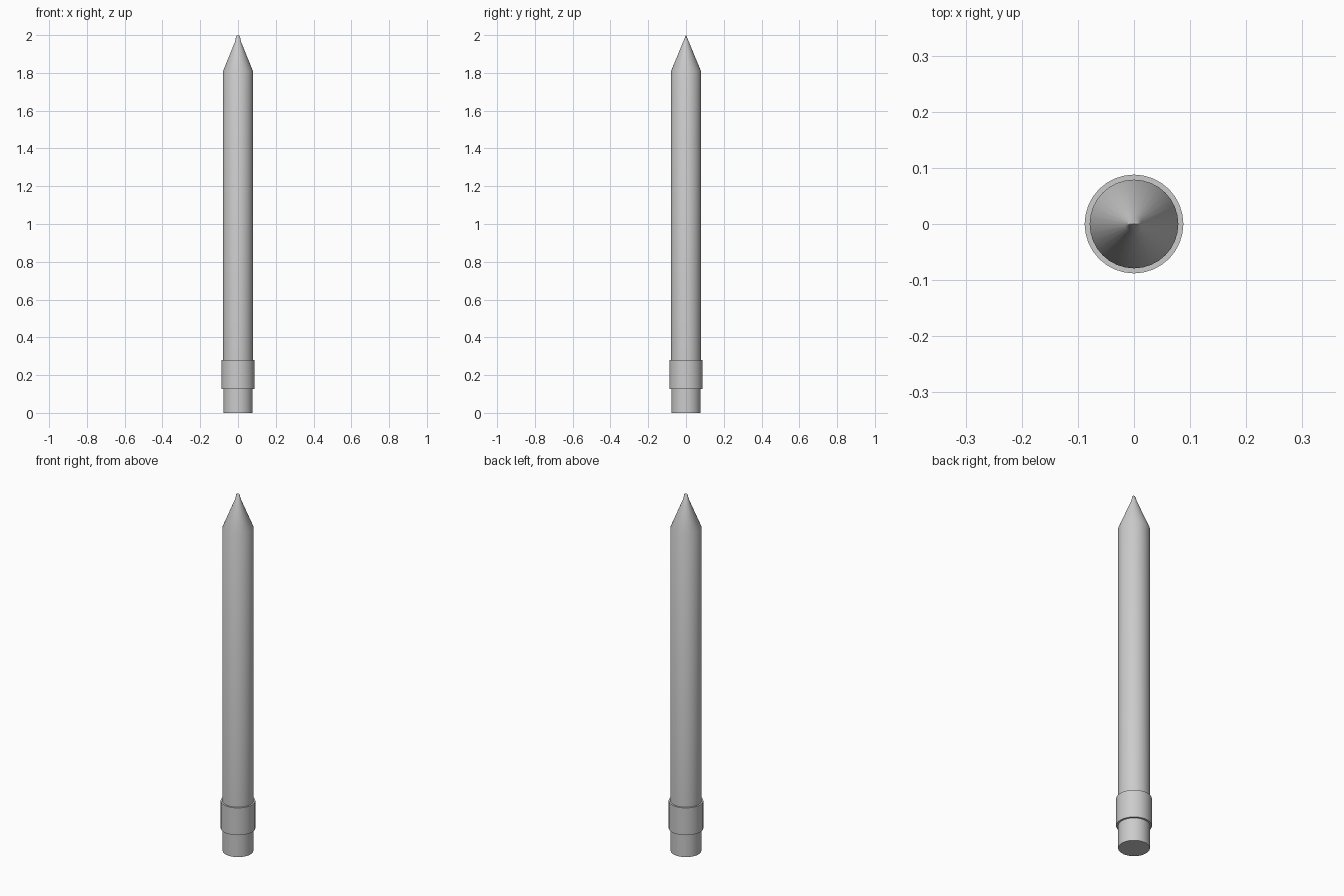
import bpy, bmesh, math

cube = bpy.data.objects.get("Cube")
if cube:
    bpy.data.objects.remove(cube, do_unlink=True)

SIDES = 32

grey = bpy.data.materials.new("plain grey")
grey.use_nodes = True
colour = (0.6, 0.6, 0.6, 1)
grey.diffuse_color = colour
grey.node_tree.nodes["Principled BSDF"].inputs["Base Color"].default_value = colour


def loft(name, rings):
    """Capped round part through rings of (height, x radius, y radius)."""
    bm = bmesh.new()
    loops = []
    for z, rx, ry in rings:
        angles = [math.tau * i / SIDES for i in range(SIDES)]
        loops.append([bm.verts.new((rx * math.cos(a), ry * math.sin(a), z)) for a in angles])
    for low, high in zip(loops, loops[1:]):
        for i in range(SIDES):
            j = (i + 1) % SIDES
            bm.faces.new((low[i], low[j], high[j], high[i]))
    bm.faces.new(loops[0][::-1])
    bm.faces.new(loops[-1])
    mesh = bpy.data.meshes.new(name)
    bm.to_mesh(mesh)
    bm.free()
    mesh.materials.append(grey)
    ob = bpy.data.objects.new(name, mesh)
    bpy.context.collection.objects.link(ob)
    bpy.ops.object.select_all(action="DESELECT")
    ob.select_set(True)
    bpy.context.view_layer.objects.active = ob
    bpy.ops.object.shade_smooth_by_angle(angle=math.radians(30))
    return ob


# Eraser end, tucked into the ferrule
loft("eraser", [(0, 0.078, 0.078), (0.2, 0.078, 0.078)])

# Wider collar joining eraser and barrel
loft("ferrule", [(0.127, 0.088, 0.088), (0.28, 0.088, 0.088)])

# Long barrel, sharpened to a thin rounded chisel point
loft("barrel_and_point", [
    (0.21, 0.079, 0.079),
    (1.81, 0.079, 0.079),
    (1.965, 0.016, 0.015),
    (1.98, 0.0125, 0.009),
    (1.992, 0.011, 0.004),
    (1.998, 0.007, 0.0015),
    (2.0, 0.003, 0.0005),
])
